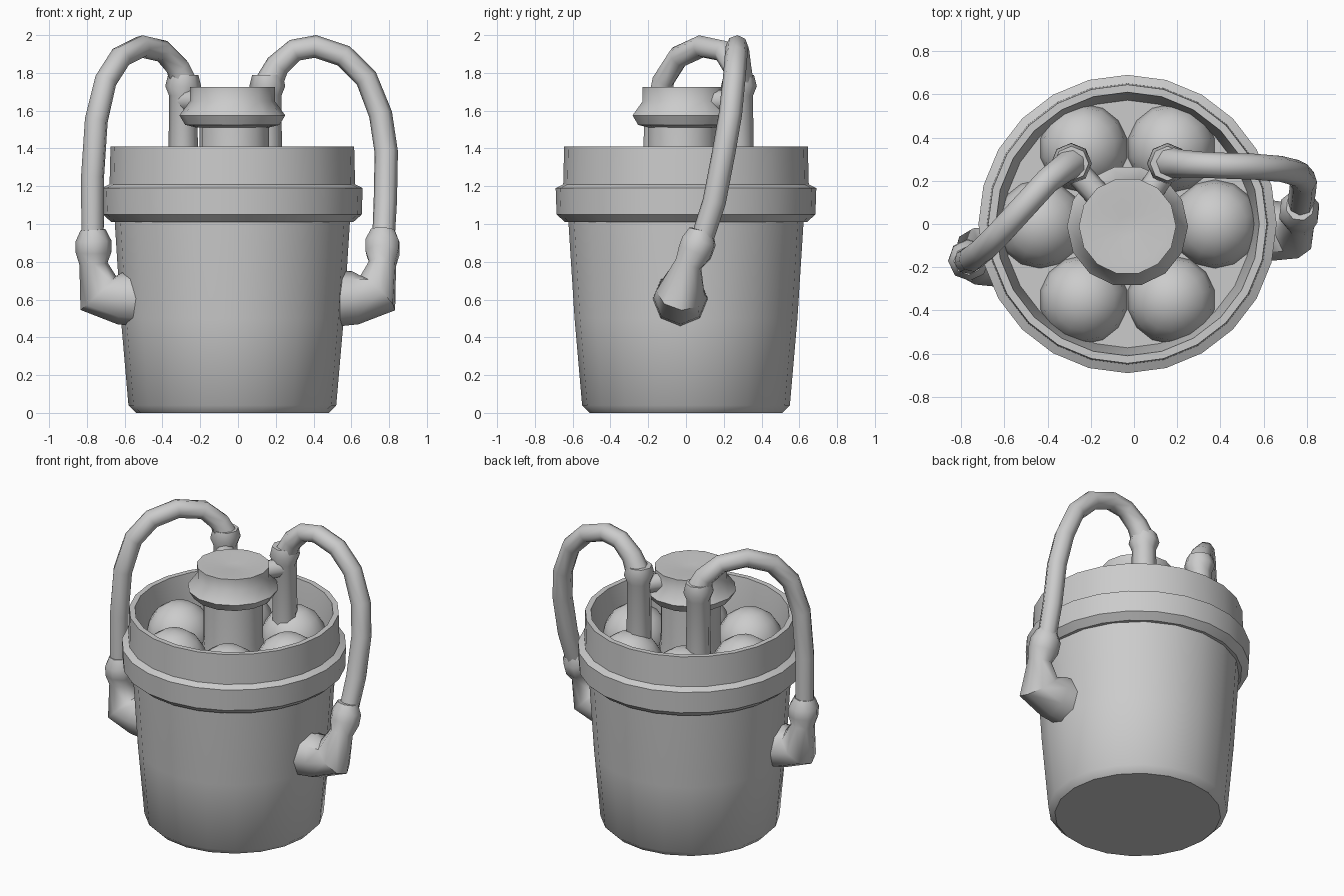
import bpy
import bmesh
from math import cos, sin, pi, radians

if "Cube" in bpy.data.objects:
    bpy.data.objects.remove(bpy.data.objects["Cube"])

CX = -0.03  # axis of the bucket


def finish(obj, angle=40):
    bpy.ops.object.select_all(action='DESELECT')
    obj.select_set(True)
    bpy.context.view_layer.objects.active = obj
    bpy.ops.object.shade_smooth_by_angle(angle=radians(angle))
    return obj


def add_mesh(name, bm, angle=40):
    bmesh.ops.recalc_face_normals(bm, faces=bm.faces)
    me = bpy.data.meshes.new(name)
    bm.to_mesh(me)
    bm.free()
    obj = bpy.data.objects.new(name, me)
    bpy.context.collection.objects.link(obj)
    return finish(obj, angle)


def lathe(name, profile, sides, center=(CX, 0), closed=False, angle=40):
    """Revolve (radius, z) points; open profiles get flat end caps."""
    bm = bmesh.new()
    rings = [[bm.verts.new((center[0] + r * cos(2 * pi * i / sides),
                            center[1] + r * sin(2 * pi * i / sides), z))
              for i in range(sides)] for r, z in profile]
    pairs = list(zip(rings, rings[1:]))
    if closed:
        pairs.append((rings[-1], rings[0]))
    for a, b in pairs:
        for i in range(sides):
            j = (i + 1) % sides
            bm.faces.new((a[i], a[j], b[j], b[i]))
    if not closed:
        bm.faces.new(rings[0])
        bm.faces.new(rings[-1])
    return add_mesh(name, bm, angle)


def tube(name, points, angle=50):
    """Sweep a round section along (x, y, z, radius) points."""
    cu = bpy.data.curves.new(name, 'CURVE')
    cu.dimensions = '3D'
    cu.bevel_depth = 1.0
    cu.bevel_resolution = 2
    cu.use_fill_caps = True
    sp = cu.splines.new('POLY')
    sp.points.add(len(points) - 1)
    for p, (x, y, z, r) in zip(sp.points, points):
        p.co = (x, y, z, 1)
        p.radius = r
    obj = bpy.data.objects.new(name, cu)
    bpy.context.collection.objects.link(obj)
    bpy.ops.object.select_all(action='DESELECT')
    obj.select_set(True)
    bpy.context.view_layer.objects.active = obj
    bpy.ops.object.convert(target='MESH')
    return finish(bpy.context.view_layer.objects.active, angle)


# Tapered bucket body
lathe("bucket_body", [(0.51, 0), (0.55, 0.04), (0.59, 0.5), (0.625, 1.05)], 20)

# Stepped rim with the recessed floor inside
lathe("bucket_rim", [(0.60, 1.01), (0.64, 1.01), (0.685, 1.05), (0.69, 1.19),
                     (0.65, 1.21), (0.645, 1.41), (0.61, 1.41), (0.57, 1.13),
                     (0.57, 1.05)], 24, closed=True)
lathe("inner_floor", [(0.6, 1.06), (0.6, 1.15)], 24)

# Ring of six balls inside the rim
for k in range(6):
    a = k * pi / 3
    bpy.ops.mesh.primitive_uv_sphere_add(
        segments=14, ring_count=8, radius=0.205,
        location=(CX + 0.405 * cos(a), 0.405 * sin(a), 1.15))
    ball = bpy.context.object
    ball.name = f"ball_{k + 1}"
    finish(ball, 60)

# Central stem and knob
lathe("stem", [(0.20, 1.1), (0.185, 1.25), (0.185, 1.56)], 14, (-0.02, -0.02))
lathe("knob", [(0.19, 1.51), (0.25, 1.525), (0.28, 1.575), (0.225, 1.65),
               (0.225, 1.725), (0.18, 1.725), (0.05, 1.71)], 14, (CX, -0.01))

# Upright pipes behind the knob, joined to it by short bridges
for side, x in (("left", -0.29), ("right", 0.155)):
    tube(f"{side}_upright_pipe", [(x, 0.28, 1.1, 0.08), (x, 0.28, 1.68, 0.075),
                                  (x, 0.28, 1.73, 0.095), (x, 0.28, 1.79, 0.08)])
    tube(f"{side}_bridge", [(x, 0.27, 1.65, 0.06), (x * 0.4 - 0.02, 0.1, 1.65, 0.06)])

# Hoses arching from the pipes down to the side fittings
tube("left_hose", [
    (-0.285, 0.28, 1.74, 0.075), (-0.32, 0.26, 1.83, 0.065), (-0.40, 0.20, 1.915, 0.06),
    (-0.51, 0.08, 1.94, 0.06), (-0.62, -0.04, 1.885, 0.06), (-0.70, -0.12, 1.76, 0.06),
    (-0.75, -0.16, 1.55, 0.062), (-0.77, -0.17, 1.25, 0.062), (-0.77, -0.17, 0.92, 0.06)])
tube("right_hose", [
    (0.16, 0.285, 1.74, 0.075), (0.21, 0.28, 1.84, 0.065), (0.30, 0.275, 1.92, 0.06),
    (0.41, 0.27, 1.94, 0.06), (0.56, 0.265, 1.89, 0.06), (0.68, 0.255, 1.77, 0.06),
    (0.755, 0.235, 1.58, 0.062), (0.785, 0.20, 1.38, 0.062), (0.78, 0.15, 1.12, 0.062),
    (0.77, 0.085, 0.92, 0.06)])

# Elbow fittings: stub out of the body, bend up, flared collar
for side, s, y, lean in (("left", -1, -0.15, -0.02), ("right", 1, -0.03, 0.11)):
    tube(f"{side}_elbow", [
        (s * 0.45, y, 0.60, 0.15), (s * 0.62, y, 0.61, 0.142),
        (s * 0.74, y, 0.635, 0.13), (s * 0.765, y + lean * 0.4, 0.79, 0.075),
        (s * 0.765, y + lean * 0.7, 0.85, 0.095), (s * 0.765, y + lean * 0.9, 0.91, 0.095),
        (s * 0.768, y + lean, 0.97, 0.066)])
